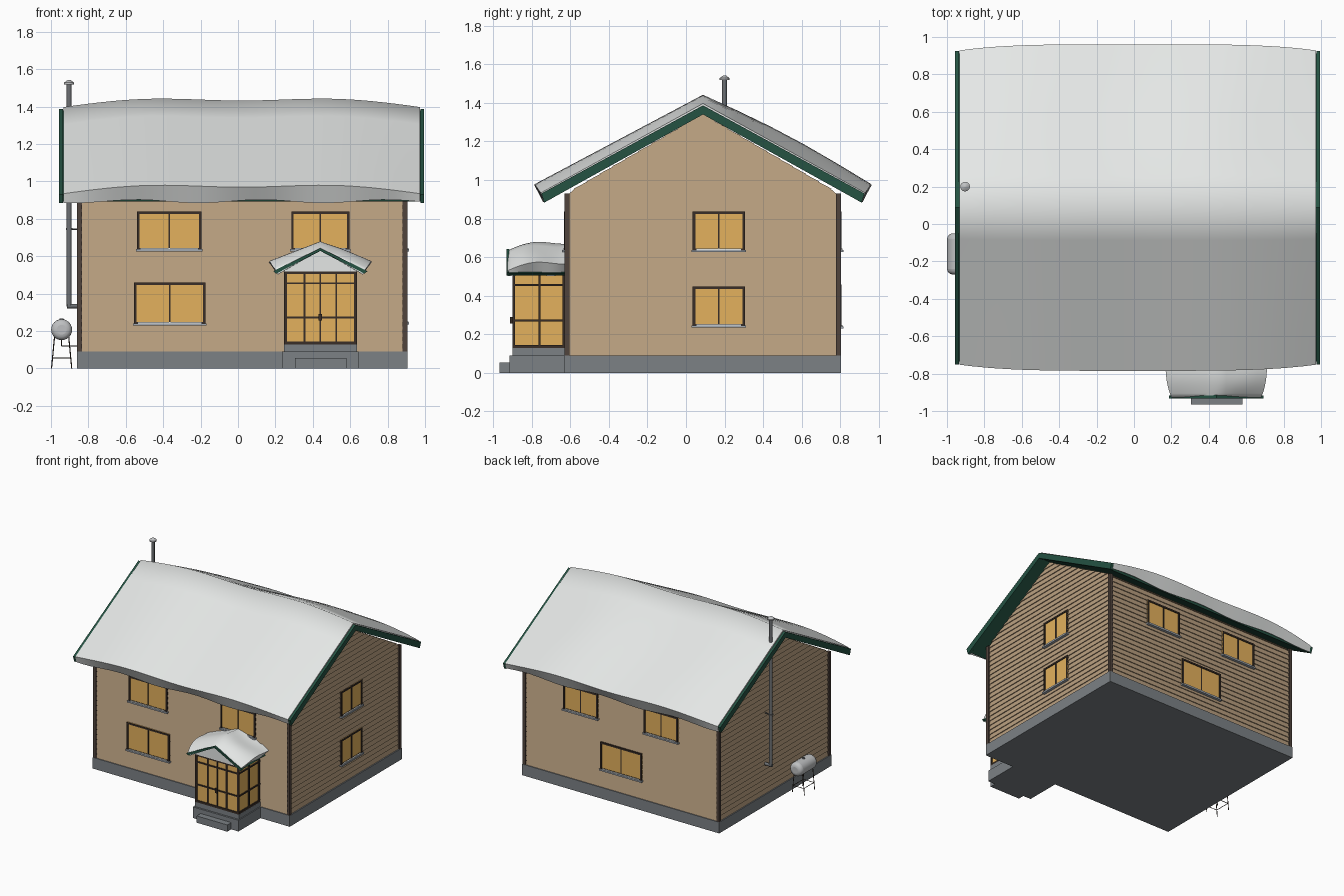
import bpy, bmesh, math
from mathutils import Vector

cube = bpy.data.objects.get("Cube")
if cube:
    bpy.data.objects.remove(cube)


def material(name, r, g, b):
    m = bpy.data.materials.new(name)
    m.use_nodes = True
    m.diffuse_color = (r, g, b, 1)
    m.node_tree.nodes["Principled BSDF"].inputs["Base Color"].default_value = (r, g, b, 1)
    return m


WALL = material("tan siding", .49, .35, .215)
SNOW = material("snow", .8, .82, .81)
GREEN = material("dark green trim", .018, .085, .055)
FRAME = material("dark brown frame", .04, .027, .02)
CORNER = material("brown corner board", .08, .056, .045)
GLASS = material("warm window glow", .77, .44, .11)
STONE = material("grey foundation", .2, .22, .235)
PIPE = material("flue metal", .15, .16, .17)
TANK = material("tank metal", .52, .53, .54)
SILL = material("sill metal", .36, .4, .45)


def finish(name, bm, mat, smooth=None):
    bmesh.ops.recalc_face_normals(bm, faces=bm.faces)
    me = bpy.data.meshes.new(name)
    bm.to_mesh(me)
    bm.free()
    me.materials.append(mat)
    if smooth:
        me.polygons.foreach_set("use_smooth", [True] * len(me.polygons))
        me.set_sharp_from_angle(angle=math.radians(smooth))
    ob = bpy.data.objects.new(name, me)
    bpy.context.collection.objects.link(ob)
    return ob


def boxes(name, mat, items):
    """One object from boxes given as x0, x1, y0, y1, z0, z1."""
    bm = bmesh.new()
    for x0, x1, y0, y1, z0, z1 in items:
        for v in bmesh.ops.create_cube(bm, size=1)["verts"]:
            v.co = (x1 if v.co.x > 0 else x0, y1 if v.co.y > 0 else y0, z1 if v.co.z > 0 else z0)
    return finish(name, bm, mat)


def rods(name, mat, items, sides=8):
    """One object from rods given as start, end, start radius, end radius."""
    bm = bmesh.new()
    for a, b, r0, r1 in items:
        a, b = Vector(a), Vector(b)
        rot = (b - a).to_track_quat('Z', 'Y').to_matrix().to_4x4()
        rot.translation = (a + b) / 2
        bmesh.ops.create_cone(bm, cap_ends=True, segments=sides, radius1=r0, radius2=r1,
                              depth=(b - a).length, matrix=rot)
    return finish(name, bm, mat, 40)


def loft(name, mat, rings, smooth=None):
    bm = bmesh.new()
    vs = [[bm.verts.new(p) for p in ring] for ring in rings]
    for a, b in zip(vs, vs[1:]):
        for i in range(len(a)):
            j = (i + 1) % len(a)
            bm.faces.new((a[i], a[j], b[j], b[i]))
    bm.faces.new(vs[0])
    bm.faces.new(vs[-1])
    return finish(name, bm, mat, smooth)


# place cross-section points along the house ridge (x) or the porch ridge (y)
RIDGE_Y, PORCH_X = .088, .44


def on_house(u, v, z):
    return (u, RIDGE_Y + v, z)


def on_porch(u, v, z):
    return (PORCH_X + v, u, z)


def chevron(name, mat, place, u0, u1, half, top, eave, thick):
    prof = [(-half, eave), (0, top), (half, eave), (half - .015, eave - thick),
            (0, top - thick), (-half + .015, eave - thick)]
    return loft(name, mat, [[place(u, v, z) for v, z in prof] for u in (u0, u1)])


def snow(name, place, u0, u1, half, ridge, lip, bottom, under, n=28, m=5):
    rings = []
    for i in range(n + 1):
        t = 2 * i / n - 1
        f = 1 - t ** 4
        rise = .035 * f - .006 * math.cos(2 * math.pi * t)
        h = half + .033 * f
        drop = bottom + .009 * math.sin(9 * t + .6)
        pts = [(-half + .012, drop)]
        for k in range(-m, m + 1):
            s = abs(k) / m
            bulge = .012 * f * math.sin(math.pi * s) * (1 + math.sin(5 * t)) * (k > 0)
            pts.append((h * k / m, ridge + (lip - ridge) * s + rise + bulge))
        pts += [(half - .012, drop), (0, under)]
        u = u0 + (u1 - u0) * i / n
        rings.append([place(u, v, z) for v, z in pts])
    return loft(name, SNOW, rings, 65)


# walls: overlapping clapboards, narrowing in the gables
X0, X1, Y0, Y1 = -.853, .897, -.625, .798
BASE, EAVE, PEAK, LAP = .09, .93, 1.345, .007


def course_ring(z, out):
    half = (Y1 - Y0) / 2 * min(1, (PEAK - z) / (PEAK - EAVE))
    mid = (Y0 + Y1) / 2
    inset = LAP - out
    a, b = mid - max(half - inset, .001), mid + max(half - inset, .001)
    return [(x, y, z) for x, y in ((X0 + inset, a), (X1 - inset, a), (X1 - inset, b), (X0 + inset, b))]


bm = bmesh.new()
courses = 32
step = (PEAK - BASE) / courses
for i in range(courses):
    z = BASE + i * step
    low = [bm.verts.new(p) for p in course_ring(z, LAP)]
    high = [bm.verts.new(p) for p in course_ring(z + step, 0)]
    bm.faces.new(low[::-1])
    bm.faces.new(high)
    for k in range(4):
        j = (k + 1) % 4
        bm.faces.new((low[k], low[j], high[j], high[k]))
finish("clapboard_walls", bm, WALL)

boxes("foundation", STONE, [(-.862, .907, -.632, .805, 0, BASE)])
boxes("corner_boards", CORNER,
      [(x, x + .026, y, y + .026, BASE, EAVE) for x in (-.86, .879) for y in (-.63, .777)])

# main roof
chevron("roof_deck", GREEN, on_house, -.935, .975, .823, 1.38, .925, .034)
for side, u in (("right", -.956), ("left", .975)):
    chevron(side + "_barge_board", GREEN, on_house, u, u + .02, .838, 1.387, .93, .047)
snow("roof_snow", on_house, -.934, .974, .84, 1.403, .94, .893, 1.37)


# windows, laid out along a wall: a = along, o = outward
def window(name, wall, a0, a1, z0, z1):
    def part(p, q, o, za, zb):
        if wall == "front":
            return (p, q, Y0 - o, Y0 + .01, za, zb)
        if wall == "back":
            return (p, q, Y1 - .01, Y1 + o, za, zb)
        return (X1 - .01, X1 + o, p, q, za, zb)

    w, mid = .013, (a0 + a1) / 2
    boxes(name + "_glass", GLASS, [part(a0, a1, .003, z0, z1)])
    boxes(name + "_frame", FRAME, [
        part(a0, a0 + w, .009, z0, z1), part(a1 - w, a1, .009, z0, z1),
        part(mid - .004, mid + .004, .007, z0, z1),
        part(a0, a1, .009, z1 - w, z1), part(a0, a1, .007, z0, z0 + w)])
    boxes(name + "_sill", SILL, [part(a0 - .006, a1 + .006, .018, z0 - .006, z0 + .006)])
    boxes(name + "_sill_snow", SNOW, [part(a0 + .02, a1 - .02, .014, z0 + .006, z0 + .012)])


UP, DOWN = (.632, .838), (.235, .458)
window("front_upper_right_window", "front", -.54, -.195, *UP)
window("front_lower_window", "front", -.555, -.175, *DOWN)
window("front_upper_left_window", "front", .285, .595, *UP)
window("back_upper_left_window", "back", .23, .54, *UP)
window("back_upper_right_window", "back", -.49, -.185, *UP)
window("back_lower_window", "back", -.165, .205, *DOWN)
window("side_upper_window", "side", .035, .305, *UP)
window("side_lower_window", "side", .035, .305, .24, .448)

# porch
PY = -.9
boxes("porch_base", STONE, [(.235, .645, -.915, -.62, 0, .09), (.245, .637, PY, -.62, .09, .128),
                            (.305, .58, -.966, -.91, 0, .055)])
boxes("porch_glass", GLASS, [(.254, .628, PY + .008, -.62, .128, .52)])
bars = [(x - w, x + w, PY, PY + .012, .128, .52)
        for x, w in ((.253, .008), (.355, .005), (.44, .004), (.525, .005), (.629, .008))]
rails = ((.136, .008), (.272, .005), (.455, .005), (.512, .008))
bars += [(.246, .636, PY, PY + .012, z - w, z + w) for z, w in rails]
for x in (.246, .624):
    bars += [(x, x + .012, y - .006, y + .006, .128, .52) for y in (PY + .007, -.76, -.635)]
    bars += [(x, x + .012, PY, -.62, z - w, z + w) for z, w in rails]
boxes("porch_frame", FRAME, bars)
boxes("door_handle", FRAME, [(.43, .45, PY - .012, PY, .255, .29)])
loft("porch_gable", SNOW, [[(.225, y, .518), (.655, y, .518), (.44, y, .628)] for y in (PY - .005, -.62)])
chevron("porch_barge_board", GREEN, on_porch, -.932, -.918, .252, .643, .52, .014)
chevron("porch_roof_deck", GREEN, on_porch, -.92, -.6, .245, .64, .518, .012)
snow("porch_snow", on_porch, -.927, -.33, .24, .64, .535, .51, .634)

# flue with elbow, wall bracket and cap
fx, fy = -.903, .2
rods("flue", PIPE, [((fx, fy, .33), (fx, fy, 1.52), .013, .013), ((fx - .012, fy, .333), (-.85, fy, .333), .012, .012),
                    ((fx, fy, .74), (fx, fy, .75), .017, .017), ((fx, fy, .745), (-.85, fy, .745), .004, .004)], 16)
rods("flue_cap", TANK, [((fx, fy, 1.518), (fx, fy, 1.528), .026, .026),
                        ((fx, fy, 1.528), (fx, fy, 1.543), .026, .006)], 16)

# fuel tank on its stand
tx, tz = -.943, .207
tank = rods("fuel_tank", TANK, [((tx, -.27, tz), (tx, -.05, tz), .056, .056)], 24)
bev = tank.modifiers.new("domed_ends", 'BEVEL')
bev.width, bev.segments, bev.limit_method = .03, 4, 'ANGLE'
bev.angle_limit = math.radians(60)
rods("tank_filler", PIPE, [((tx, -.16, .255), (tx, -.16, .268), .014, .01)], 12)
stand = []
for y in (-.225, -.095):
    for s in (-1, 1):
        stand.append(((tx + s * .054, y, 0), (tx + s * .036, y, .19), .003, .003))
    stand.append(((tx - .048, y, .055), (tx + .048, y, .055), .0025, .0025))
for s in (-1, 1):
    stand.append(((tx + s * .048, -.225, .055), (tx + s * .048, -.095, .055), .0025, .0025))
stand.append(((tx, -.16, .12), (-.85, -.16, .12), .003, .003))
stand.append(((tx, -.16, .12), (tx, -.16, .16), .003, .003))
rods("tank_stand", FRAME, stand, 6)
